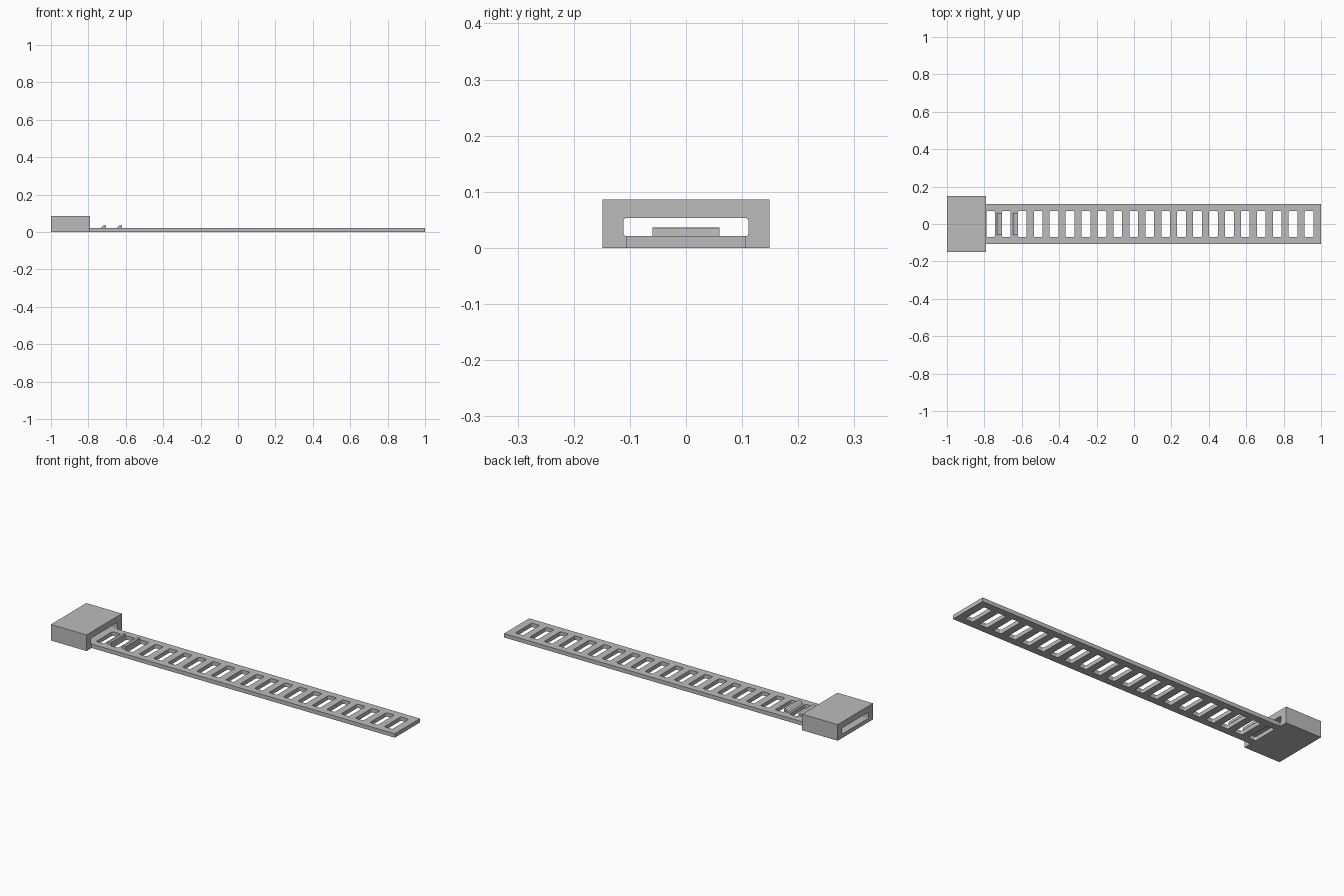
import bpy
from math import cos, sin, pi
from mathutils import Matrix, Vector

cube = bpy.data.objects.get("Cube")
if cube:
    bpy.data.objects.remove(cube, do_unlink=True)

grey = bpy.data.materials.new("grey_plastic")
grey.use_nodes = True
colour = (0.5, 0.5, 0.5, 1)
grey.diffuse_color = colour
grey.node_tree.nodes["Principled BSDF"].inputs["Base Color"].default_value = colour


def rect(u0, u1, v0, v1, r=0.0):
    """Outline of a rectangle, with rounded corners when r is set."""
    if not r:
        return [(u0, v0), (u1, v0), (u1, v1), (u0, v1)]
    corners = [(u1 - r, v1 - r), (u0 + r, v1 - r), (u0 + r, v0 + r), (u1 - r, v0 + r)]
    return [(cu + r * cos((q + k / 3) * pi / 2), cv + r * sin((q + k / 3) * pi / 2))
            for q, (cu, cv) in enumerate(corners) for k in range(4)]


def extrude(name, outlines, depth, matrix):
    """Solid from closed outlines (inner ones become holes), centred in depth."""
    curve = bpy.data.curves.new(name + "_profile", 'CURVE')
    curve.dimensions = '2D'
    curve.fill_mode = 'BOTH'
    curve.extrude = depth / 2
    for outline in outlines:
        spline = curve.splines.new('POLY')
        spline.points.add(len(outline) - 1)
        for point, (u, v) in zip(spline.points, outline):
            point.co = (u, v, 0, 1)
        spline.use_cyclic_u = True
    source = bpy.data.objects.new(name + "_source", curve)
    bpy.context.collection.objects.link(source)
    bpy.context.view_layer.update()
    mesh = bpy.data.meshes.new_from_object(
        source.evaluated_get(bpy.context.evaluated_depsgraph_get()))
    bpy.data.objects.remove(source, do_unlink=True)
    mesh.transform(matrix)
    mesh.name = name
    mesh.materials.clear()
    mesh.materials.append(grey)
    for poly in mesh.polygons:
        poly.material_index = 0
        poly.use_smooth = False
    obj = bpy.data.objects.new(name, mesh)
    bpy.context.collection.objects.link(obj)
    return obj


def axes(u, v, origin):
    """Matrix that lays a profile along axes u and v at an origin."""
    u, v = Vector(u), Vector(v)
    m = Matrix((u, v, u.cross(v))).transposed().to_4x4()
    m.translation = origin
    return m


HEAD_END = -0.79
THICK = 0.021
PITCH = 0.0852

# Head block with a slot along the strap direction
extrude("head", [rect(-0.149, 0.149, 0, 0.086),
                 rect(-0.111, 0.111, THICK, 0.053, 0.004)],
        1 + HEAD_END, axes((0, 1, 0), (0, 0, 1), ((HEAD_END - 1) / 2, 0, 0)))

# Strap with a row of rounded slots
slots = []
for i in range(21):
    x = 0.936 - PITCH * i
    slots.append(rect(max(x - 0.0235, HEAD_END + 0.001), x + 0.0235, -0.069, 0.069, 0.006))
extrude("strap", [rect(HEAD_END, 1, -0.106, 0.106)] + slots,
        THICK, axes((1, 0, 0), (0, 1, 0), (0, 0, THICK / 2)))

# Two ramped locking teeth on the bars nearest the head
tooth = [(-0.028, 0), (0, 0), (-0.001, 0.014), (-0.004, 0.015), (-0.012, 0.015), (-0.016, 0.013)]
for i in range(2):
    extrude(f"locking_tooth_{i + 1}", [tooth], 0.12,
            axes((1, 0, 0), (0, 0, 1), (-0.705 + PITCH * i, 0, THICK)))
